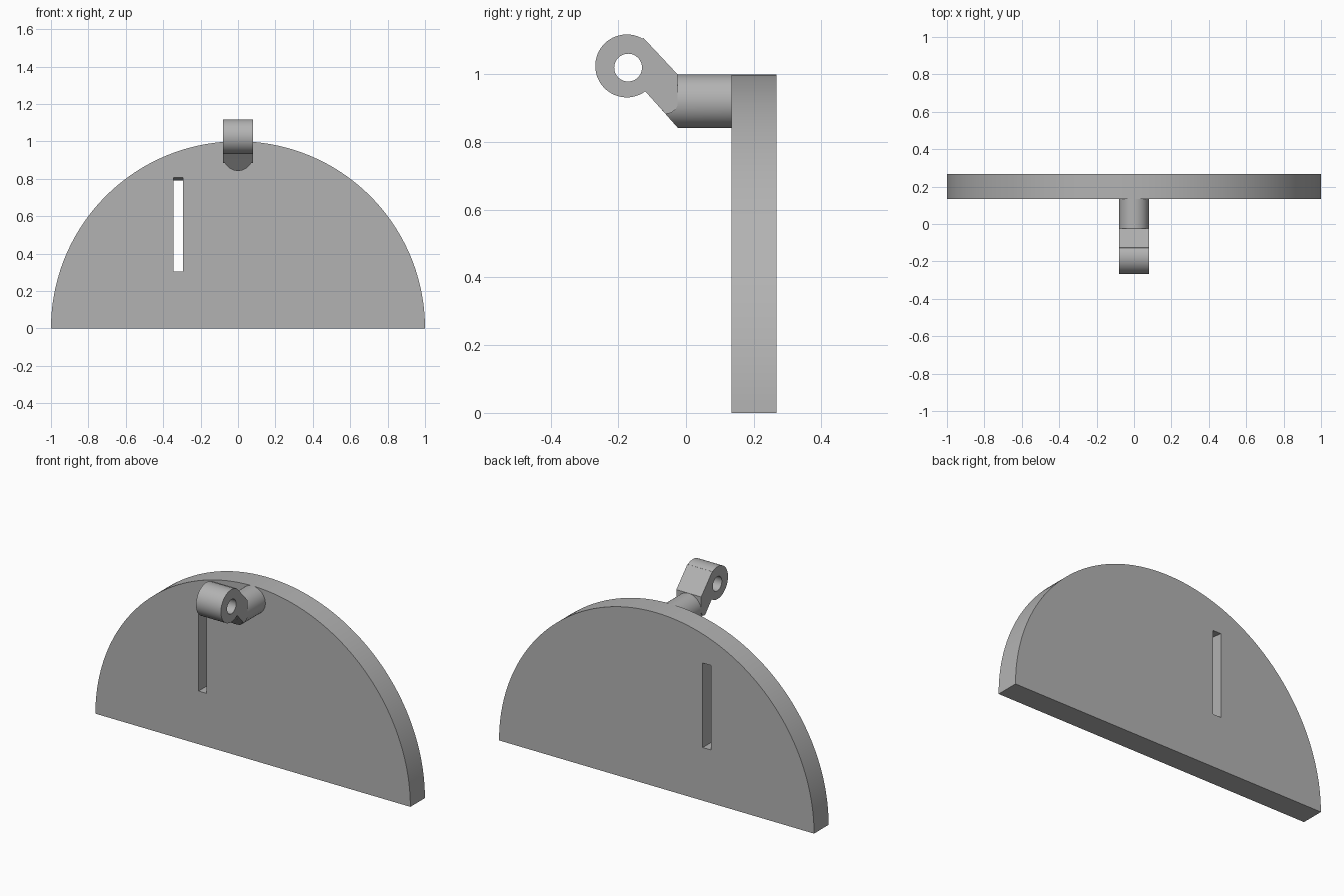
import bpy, bmesh
from math import cos, sin, pi, radians
from mathutils import Vector

cube = bpy.data.objects.get("Cube")
if cube:
    bpy.data.objects.remove(cube)

grey = bpy.data.materials.new("plain grey")
grey.use_nodes = True
grey.diffuse_color = (0.45, 0.45, 0.45, 1)
grey.node_tree.nodes["Principled BSDF"].inputs["Base Color"].default_value = (0.45, 0.45, 0.45, 1)


def arc(cx, cy, r, start, end, n):
    angles = [radians(start + (end - start) * i / n) for i in range(n + 1)]
    return [(cx + r * cos(a), cy + r * sin(a)) for a in angles]


def prism(name, profile, axis, low, high, clip=None):
    """Extrude a profile along x (profile in y, z) or along y (profile in x, z)."""
    place = (lambda p, d: (d, p[0], p[1])) if axis == "x" else (lambda p, d: (p[0], d, p[1]))
    bm = bmesh.new()
    face = bm.faces.new([bm.verts.new(place(p, low)) for p in profile])
    new = bmesh.ops.extrude_face_region(bm, geom=[face])["geom"]
    shift = Vector(place((0, 0), high - low))
    bmesh.ops.translate(bm, vec=shift, verts=[g for g in new if isinstance(g, bmesh.types.BMVert)])
    if clip:
        cut = bmesh.ops.bisect_plane(bm, geom=bm.verts[:] + bm.edges[:] + bm.faces[:],
                                     plane_co=clip[0], plane_no=clip[1], clear_outer=True)
        bmesh.ops.holes_fill(bm, edges=[g for g in cut["geom_cut"] if isinstance(g, bmesh.types.BMEdge)])
    bmesh.ops.recalc_face_normals(bm, faces=bm.faces)
    mesh = bpy.data.meshes.new(name)
    bm.to_mesh(mesh)
    bm.free()
    mesh.materials.append(grey)
    obj = bpy.data.objects.new(name, mesh)
    bpy.context.collection.objects.link(obj)
    return obj


def cut_out(obj, cutter):
    bpy.context.view_layer.objects.active = obj
    mod = obj.modifiers.new("cut", "BOOLEAN")
    mod.operation = "DIFFERENCE"
    mod.solver = "EXACT"
    mod.object = cutter
    bpy.ops.object.modifier_apply(modifier=mod.name)
    bpy.data.objects.remove(cutter)


# Half-disc plate with a slot whose upper end slopes
plate = prism("half_disc_plate", arc(0, 0, 1, 0, 180, 96), "y", 0.135, 0.267)
slot = [(0.1, 0.81), (0.1, 0.305), (0.3, 0.305), (0.3, 0.786)]
cut_out(plate, prism("slot_cutter", slot, "x", -0.345, -0.293))

# Round post, its front end cut on the slope of the arm's underside
post = prism("round_post", arc(0, 0.921, 0.079, 0, 360, 64)[:-1], "y", -0.08, 0.15,
             clip=((0, -0.12, 0.95), (0, -0.107, -0.095)))

# Angled arm ending in a round eye with a cross hole
outline = arc(-0.175, 1.025, 0.093, 60, 306, 48)
outline += [(-0.06, 0.883), (-0.045, 0.886), (-0.032, 0.895), (-0.025, 0.908), (-0.025, 1.0), (-0.125, 1.107)]
arm = prism("eye_arm", outline, "x", -0.079, 0.079)
cut_out(arm, prism("eye_hole_cutter", arc(-0.171, 1.02, 0.041, 0, 360, 48)[:-1], "x", -0.2, 0.2))

# Smooth curved sides, sharp edges kept
for obj in (plate, post, arm):
    bpy.ops.object.select_all(action="DESELECT")
    obj.select_set(True)
    bpy.context.view_layer.objects.active = obj
    bpy.ops.object.shade_smooth_by_angle(angle=radians(25))
